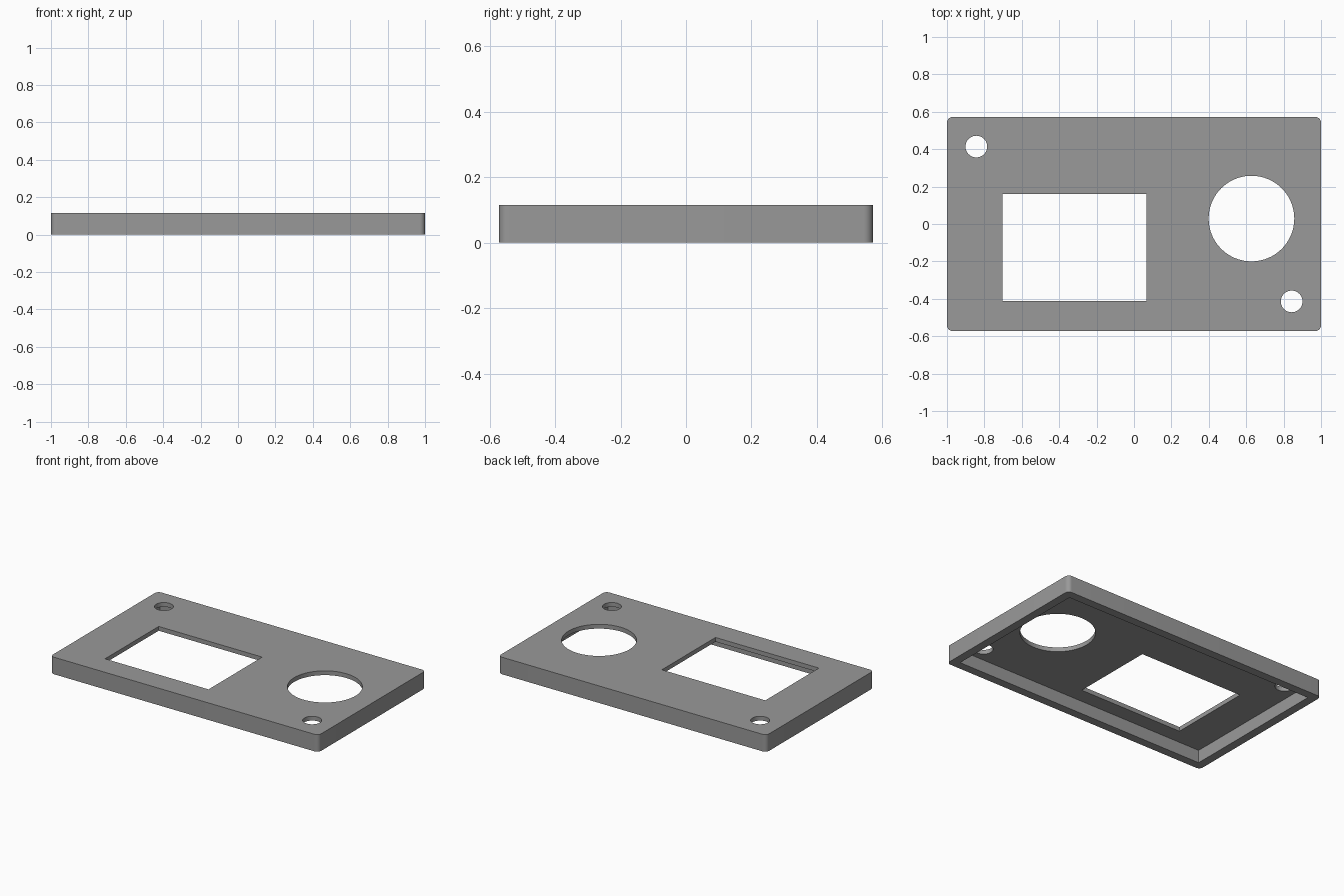
import bpy, bmesh, math

if "Cube" in bpy.data.objects:
    bpy.data.objects.remove(bpy.data.objects["Cube"])

W, D, H = 2.0, 1.143, 0.115      # outer size
WALL, SKIN, R = 0.057, 0.029, 0.029  # lip width, top thickness, corner radius


def prism(name, pts, z0, z1):
    """Extrude a counter-clockwise outline from z0 to z1."""
    bm = bmesh.new()
    low = [bm.verts.new((x, y, z0)) for x, y in pts]
    high = [bm.verts.new((x, y, z1)) for x, y in pts]
    bm.faces.new(low[::-1])
    bm.faces.new(high)
    n = len(pts)
    for i in range(n):
        j = (i + 1) % n
        bm.faces.new((low[i], low[j], high[j], high[i]))
    mesh = bpy.data.meshes.new(name)
    bm.to_mesh(mesh)
    bm.free()
    ob = bpy.data.objects.new(name, mesh)
    bpy.context.collection.objects.link(ob)
    return ob


def rect(x0, x1, y0, y1):
    return [(x0, y0), (x1, y0), (x1, y1), (x0, y1)]


def arc(cx, cy, r, a0, a1, n, end=True):
    return [(cx + r * math.cos(a0 + (a1 - a0) * i / n),
             cy + r * math.sin(a0 + (a1 - a0) * i / n))
            for i in range(n + 1 if end else n)]


def circle(cx, cy, r, n):
    return arc(cx, cy, r, 0, math.tau, n, end=False)


# Rounded cover block
outline = []
for k, (sx, sy) in enumerate([(1, 1), (-1, 1), (-1, -1), (1, -1)]):
    a = k * math.pi / 2
    outline += arc(sx * (W / 2 - R), sy * (D / 2 - R), R, a, a + math.pi / 2, 8)
cover = prism("cover_plate", outline, 0, H)

# Cutters: hollow underside, window, large round opening, two screw holes
hx, hy = W / 2 - WALL, D / 2 - WALL
cutters = [
    prism("cavity_cutter", rect(-hx, hx, -hy, hy), -0.1, H - SKIN),
    prism("window_cutter", rect(-0.704, 0.068, -0.411, 0.16), 0.04, 0.2),
    prism("round_opening_cutter", circle(0.628, 0.029, 0.229, 64), 0.04, 0.2),
    prism("screw_hole_cutter_left", circle(-0.843, 0.414, 0.058, 40), 0.04, 0.2),
    prism("screw_hole_cutter_right", circle(0.843, -0.414, 0.058, 40), 0.04, 0.2),
]
for c in cutters:
    mod = cover.modifiers.new(c.name, 'BOOLEAN')
    mod.operation = 'DIFFERENCE'
    mod.solver = 'EXACT'
    mod.object = c

# Bake the cuts and drop the cutters
bpy.context.view_layer.update()
dg = bpy.context.evaluated_depsgraph_get()
cover.data = bpy.data.meshes.new_from_object(cover.evaluated_get(dg))
cover.data.name = "cover_plate"
cover.modifiers.clear()
for c in cutters:
    bpy.data.objects.remove(c)

# Single grey colour
grey = bpy.data.materials.new("mid grey")
grey.diffuse_color = (0.32, 0.32, 0.32, 1)
grey.use_nodes = True
grey.node_tree.nodes["Principled BSDF"].inputs["Base Color"].default_value = grey.diffuse_color
cover.data.materials.clear()
cover.data.materials.append(grey)

# Smooth the round walls, keep the edges sharp
bpy.ops.object.select_all(action='DESELECT')
cover.select_set(True)
bpy.context.view_layer.objects.active = cover
bpy.ops.object.shade_smooth_by_angle(angle=math.radians(30))
